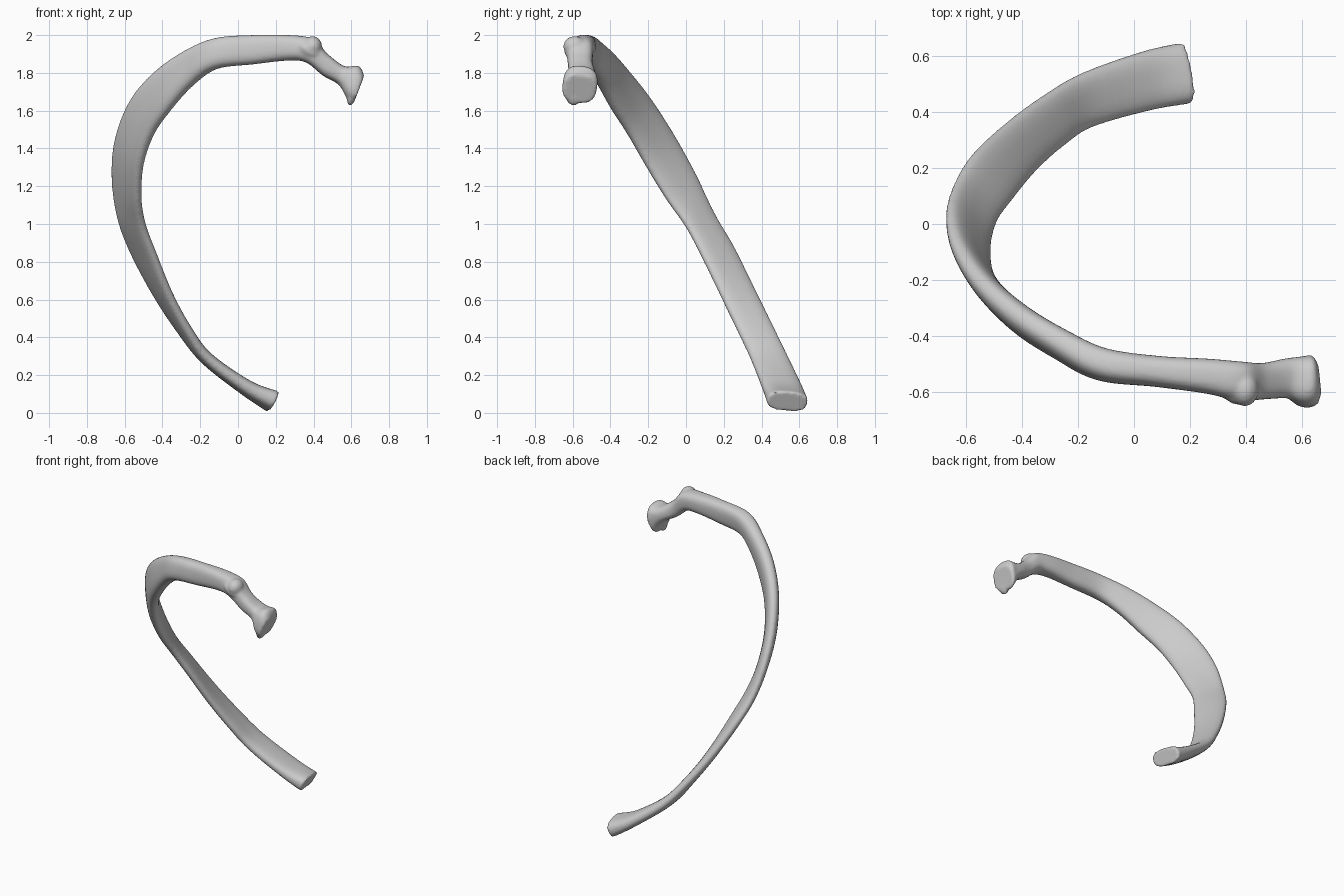
import bpy, bmesh, math
from mathutils import Vector, Matrix

if "Cube" in bpy.data.objects:
    bpy.data.objects.remove(bpy.data.objects["Cube"])

# Stations from front tip to head: lower edge xyz, upper edge xyz, thickness
STATIONS = [
    (.205, .43, .07, .165, .645, .05, .115),
    (.06, .405, .13, .03, .615, .135, .085),
    (-.15, .345, .28, -.18, .54, .295, .07),
    (-.25, .28, .42, -.32, .46, .46, .065),
    (-.35, .19, .61, -.45, .365, .65, .065),
    (-.44, .08, .84, -.57, .255, .87, .065),
    (-.495, 0, .99, -.635, .15, 1.05, .065),
    (-.52, -.10, 1.13, -.66, .05, 1.26, .07),
    (-.51, -.21, 1.31, -.64, -.06, 1.46, .08),
    (-.455, -.30, 1.47, -.56, -.19, 1.66, .09),
    (-.365, -.38, 1.60, -.43, -.31, 1.81, .10),
    (-.25, -.45, 1.73, -.27, -.41, 1.92, .105),
    (-.12, -.51, 1.82, -.11, -.49, 1.985, .115),
    (.08, -.53, 1.845, .08, -.52, 2.0, .11),
    (.26, -.545, 1.865, .27, -.54, 2.0, .125),
    (.36, -.56, 1.855, .40, -.56, 1.98, .14),
    (.45, -.56, 1.785, .475, -.56, 1.90, .13),
    (.535, -.55, 1.735, .565, -.55, 1.835, .145),
    (.585, -.57, 1.65, .64, -.55, 1.835, .185),
    (.61, -.575, 1.64, .665, -.55, 1.785, .175),
]
STEPS, SIDES = 6, 28


def catmull(p, q, r, s, t):
    return [.5 * (2*b + (c-a)*t + (2*a-5*b+4*c-d)*t*t + (3*b-a-3*c+d)*t**3)
            for a, b, c, d in zip(p, q, r, s)]


def spline(rows):
    n, out = len(rows), []
    for i in range(n - 1):
        for k in range(STEPS):
            out.append(catmull(rows[max(i-1, 0)], rows[i], rows[i+1],
                               rows[min(i+2, n-1)], k / STEPS))
    return out + [list(rows[-1])]


def soft(v, e=.75):
    return math.copysign(abs(v) ** e, v)


# Rib shaft, neck and head: one flattened section swept along the stations
rows = spline(STATIONS)
low = [Vector(r[:3]) for r in rows]
up = [Vector(r[3:6]) for r in rows]
mid = [(a + b) / 2 for a, b in zip(low, up)]
bm = bmesh.new()
rings = []
for i, r in enumerate(rows):
    tangent = mid[min(i+1, len(rows)-1)] - mid[max(i-1, 0)]
    half = (up[i] - low[i]) / 2
    side = tangent.cross(half).normalized() * r[6] / 2
    ring = []
    for k in range(SIDES):
        a = math.tau * k / SIDES
        ring.append(bm.verts.new(mid[i] + half * soft(math.cos(a)) + side * soft(math.sin(a))))
    rings.append(ring)
for a, b in zip(rings, rings[1:]):
    for k in range(SIDES):
        j = (k + 1) % SIDES
        bm.faces.new((a[k], a[j], b[j], b[k]))
bm.faces.new(rings[0][::-1])
bm.faces.new(rings[-1])


# Knobs fused into the rib: tubercle on the neck, lower lip of the head
def knob(centre, radii, tilt=0):
    m = (Matrix.Translation(centre) @ Matrix.Rotation(tilt, 4, 'Y')
         @ Matrix.Diagonal((*radii, 1)))
    bmesh.ops.create_uvsphere(bm, u_segments=20, v_segments=12, radius=1, matrix=m)


knob((.395, -.59, 1.94), (.05, .06, .055))
knob((.38, -.60, 1.92), (.07, .045, .04), .5)
knob((.603, -.595, 1.685), (.025, .045, .06), .2)

bmesh.ops.recalc_face_normals(bm, faces=bm.faces)
mesh = bpy.data.meshes.new("rib_bone")
bm.to_mesh(mesh)
bm.free()
rib = bpy.data.objects.new("rib_bone", mesh)
bpy.context.collection.objects.link(rib)

# Fuse into one skin and soften
fuse = rib.modifiers.new("fuse", 'REMESH')
fuse.mode = 'VOXEL'
fuse.voxel_size = .009
fuse.use_smooth_shade = True
relax = rib.modifiers.new("relax", 'SMOOTH')
relax.factor = .5
relax.iterations = 6
